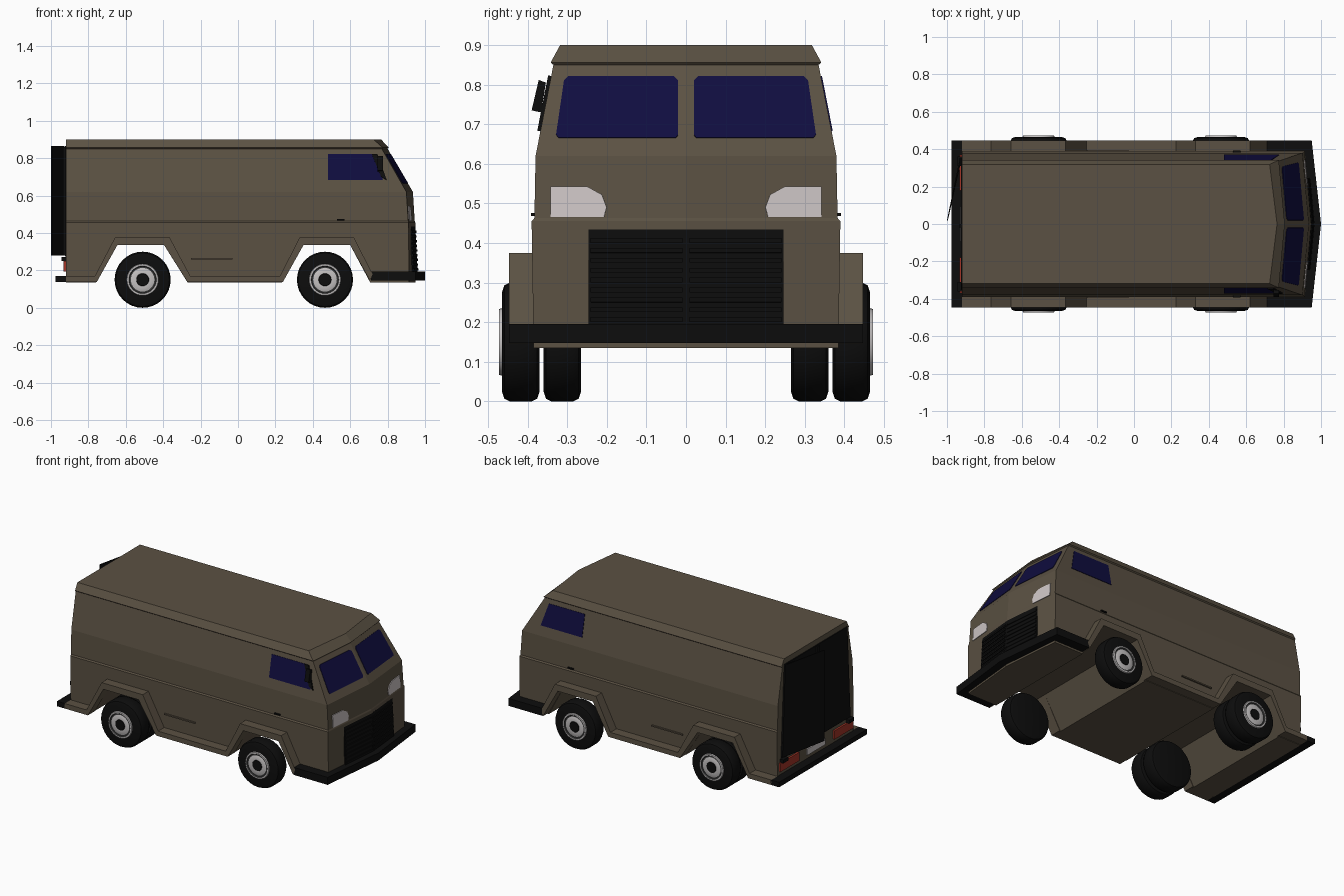
import bpy, bmesh, math
from mathutils import Vector

if "Cube" in bpy.data.objects:
    bpy.data.objects.remove(bpy.data.objects["Cube"])


def material(name, r, g, b):
    m = bpy.data.materials.new(name)
    m.diffuse_color = (r, g, b, 1)
    m.use_nodes = True
    m.node_tree.nodes["Principled BSDF"].inputs["Base Color"].default_value = m.diffuse_color
    return m


BROWN = material("brown paint", 0.105, 0.083, 0.056)
BLACK = material("black trim", 0.004, 0.004, 0.004)
GLASS = material("dark blue glass", 0.005, 0.004, 0.05)
LAMP = material("pale lamp", 0.62, 0.57, 0.57)
SILVER = material("silver rim", 0.55, 0.53, 0.53)
GREY = material("dark grey rim", 0.05, 0.05, 0.05)
RED = material("red lamp", 0.36, 0.035, 0.02)


def finish(name, bm, *mats):
    bmesh.ops.recalc_face_normals(bm, faces=bm.faces)
    me = bpy.data.meshes.new(name)
    bm.to_mesh(me)
    bm.free()
    for m in mats:
        me.materials.append(m)
    ob = bpy.data.objects.new(name, me)
    bpy.context.collection.objects.link(ob)
    return ob


def loft(name, rings, mat):
    """Skin between rings of equal point count, capped at both ends."""
    bm = bmesh.new()
    vs = [[bm.verts.new(p) for p in ring] for ring in rings]
    n = len(vs[0])
    for a, b in zip(vs, vs[1:]):
        for i in range(n):
            bm.faces.new((a[i], a[(i + 1) % n], b[(i + 1) % n], b[i]))
    bm.faces.new(vs[0])
    bm.faces.new(vs[-1])
    return finish(name, bm, mat)


def prism(name, pts, vec, mat):
    v = Vector(vec)
    return loft(name, [[Vector(p) for p in pts], [Vector(p) + v for p in pts]], mat)


def plate(name, pts, normal, out, mat):
    """Thin plate standing proud of a surface by 'out'."""
    n = Vector(normal).normalized()
    return prism(name, [Vector(p) - n * 0.003 for p in pts], n * (out + 0.003), mat)


def box(name, x0, x1, y0, y1, z0, z1, mat):
    return prism(name, [(x0, y0, z0), (x1, y0, z0), (x1, y1, z0), (x0, y1, z0)],
                 (0, 0, z1 - z0), mat)


# Body: horizontal sections (height, half width, front corner x, front centre x)
sections = [(0.135, 0.385, 0.914, 0.95), (0.455, 0.39, 0.912, 0.948),
            (0.463, 0.383, 0.91, 0.945), (0.62, 0.38, 0.90, 0.935),
            (0.85, 0.335, 0.769, 0.80), (0.856, 0.342, 0.774, 0.806),
            (0.90, 0.318, 0.725, 0.765)]
body = loft("body", [[(-0.92, -w, z), (xc, -w, z), (x0, 0, z), (xc, w, z), (-0.92, w, z)]
                     for z, w, xc, x0 in sections], BROWN)

# Wheel wells cut through the full width
wells = [(-0.76, -0.645, -0.395, -0.27), (0.235, 0.35, 0.60, 0.705)]
for a, b, c, d in wells:
    s = 0.01
    cutter = prism("well_cutter", [(a - s, -0.6, 0.12), (b, -0.6, 0.335), (c, -0.6, 0.335),
                                   (d + s, -0.6, 0.12)], (0, 1.2, 0), BROWN)
    mod = body.modifiers.new("well", 'BOOLEAN')
    mod.operation, mod.solver, mod.object = 'DIFFERENCE', 'EXACT', cutter
    bpy.context.view_layer.objects.active = body
    bpy.ops.object.modifier_apply(modifier=mod.name)
    bpy.data.objects.remove(cutter)

# Side skirts with flared arches: upper and lower outline joined strip by strip
upper = [(-0.92, 0.17), (-0.765, 0.17), (-0.658, 0.375), (-0.365, 0.375), (-0.255, 0.17),
         (0.225, 0.17), (0.328, 0.375), (0.62, 0.375), (0.72, 0.18)]
lower = [(-0.92, 0.138), (-0.755, 0.138), (-0.645, 0.335), (-0.395, 0.335), (-0.27, 0.138),
         (0.24, 0.138), (0.35, 0.335), (0.60, 0.335), (0.705, 0.146)]
for s, side in ((1, "left"), (-1, "right")):
    loft("skirt_" + side, [[(u[0], s * 0.375, u[1]), (u[0], s * 0.447, u[1]),
                            (l[0], s * 0.447, l[1]), (l[0], s * 0.375, l[1])]
                           for u, l in zip(upper, lower)], BROWN)

# Bumpers
prism("front_bumper", [(0.71, -0.447, 0.147), (0.95, -0.447, 0.147), (1.0, 0, 0.147),
                       (0.95, 0.447, 0.147), (0.71, 0.447, 0.147)], (0, 0, 0.048), BLACK)
box("rear_bumper", -0.975, -0.915, -0.447, 0.447, 0.138, 0.17, BLACK)


def nose_x(y, z):
    """Surface of the V shaped nose."""
    x = 0.935 - 0.587 * (z - 0.62) if z > 0.62 else 0.935 + 0.05 * (0.62 - z)
    return x - 0.092 * abs(y)


def on_nose(s, pts):
    return [(nose_x(y, z), s * y, z) for y, z in pts]


def on_side(s, pts):
    return [(x, s * (0.38 - 0.196 * (z - 0.62)), z) for x, z in pts]


for s, side in ((1, "left"), (-1, "right")):
    # Windscreen halves with clipped corners
    plate("windscreen_" + side, on_nose(s, [
        (0.02, 0.672), (0.026, 0.665), (0.322, 0.665), (0.328, 0.673), (0.308, 0.81),
        (0.297, 0.82), (0.03, 0.82), (0.02, 0.81)]), (1, 0.092 * s, 0.587), 0.003, GLASS)
    # Headlamps
    plate("headlamp_" + side, on_nose(s, [
        (0.342, 0.465), (0.342, 0.543), (0.25, 0.543), (0.212, 0.522), (0.2, 0.49),
        (0.207, 0.465)]), (1, 0.092 * s, 0.05), 0.006, LAMP)
    # Grille backing and slats
    n = (1, 0.092 * s, 0.05)
    plate("grille_" + side, on_nose(s, [(0, 0.19), (0.246, 0.19), (0.246, 0.434), (0, 0.434)]),
          n, 0.004, BLACK)
    for i in range(9):
        z = 0.2 + i * 0.025
        plate("grille_slat_" + side, on_nose(s, [(0.008, z), (0.24, z), (0.24, z + 0.012),
                                                (0.008, z + 0.012)]), n, 0.009, BLACK)
    # Door windows
    plate("door_window_" + side, on_side(s, [(0.48, 0.682), (0.775, 0.682), (0.735, 0.822),
                                            (0.48, 0.822)]), (0, s, 0.196), 0.003, GLASS)
    # Door handle and side trim
    box("door_handle_" + side, 0.53, 0.57, s * 0.378, s * 0.392, 0.468, 0.476, BLACK)
    box("side_trim_" + side, -0.25, -0.03, s * 0.38, s * 0.396, 0.257, 0.265, BROWN)
    # Rear lamps and hinges
    box("rear_lamp_" + side, -0.932, -0.915, s * 0.18, s * 0.37, 0.195, 0.25, RED)
    box("rear_hinge_" + side, -0.945, -0.915, s * 0.31, s * 0.36, 0.25, 0.272, BLACK)

# Mirror on the right-hand side, with its bracket
plate("mirror_bracket", on_side(-1, [(0.715, 0.822), (0.745, 0.822), (0.795, 0.682),
                                     (0.765, 0.70)]), (0, -1, 0.196), 0.008, BLACK)
prism("mirror", [(0.745, -0.39, 0.735), (0.745, -0.366, 0.73), (0.745, -0.354, 0.805),
                 (0.745, -0.372, 0.812)], (0.03, 0, 0), BLACK)

# Rear doors: closed panel and one leaf standing ajar
prism("rear_panel", [(-0.926, -0.35, 0.275), (-0.926, 0.35, 0.275), (-0.926, 0.318, 0.865),
                     (-0.926, -0.318, 0.865)], (0.01, 0, 0), BLACK)
prism("rear_door_ajar", [(-0.927, 0.35, 0.28), (-0.927, 0.322, 0.865), (-0.995, 0.02, 0.865),
                         (-0.995, 0.02, 0.28)], (-0.005, 0, 0), BLACK)
box("rear_door_rib", -0.936, -0.92, -0.02, 0.0, 0.28, 0.86, BLACK)
box("number_plate", -0.928, -0.915, -0.09, 0.09, 0.195, 0.235, LAMP)


def lathe(name, profile, x, y, s, mats, slots, seg=32):
    """Spin (radius, offset) points about the wheel axis; s is the outward side."""
    bm = bmesh.new()
    rings = []
    for r, d in profile:
        rings.append([bm.verts.new((x + r * math.cos(2 * math.pi * i / seg), s * (y + d),
                                    0.15 + r * math.sin(2 * math.pi * i / seg)))
                      for i in range(seg)])
    for k, (a, b) in enumerate(zip(rings, rings[1:])):
        for i in range(seg):
            j = (i + 1) % seg
            bm.faces.new((a[i], a[j], b[j], b[i])).material_index = slots[k]
    bm.faces.new(rings[0]).material_index = slots[0]
    bm.faces.new(rings[-1]).material_index = slots[-1]
    ob = finish(name, bm, *mats)
    bpy.ops.object.select_all(action='DESELECT')
    ob.select_set(True)
    bpy.context.view_layer.objects.active = ob
    bpy.ops.object.shade_smooth_by_angle(angle=math.radians(35))


# Wheels, with paired wheels at the rear
tyre = [(0.125, -0.095), (0.143, -0.089), (0.15, -0.075), (0.15, -0.02), (0.143, -0.006),
        (0.125, 0)]
rim = [(0.086, -0.002), (0.083, 0.007), (0.074, 0.007), (0.07, 0.002), (0.063, 0.002),
       (0.058, 0.005), (0.034, 0.005), (0.032, 0.008), (0.028, 0.008)]
for s, side in ((1, "left"), (-1, "right")):
    for x, y, name in ((0.465, 0.465, "front"), (-0.51, 0.465, "rear"),
                       (-0.51, 0.36, "rear_inner")):
        lathe(f"{name}_tyre_{side}", tyre, x, y, s, [BLACK], [0] * 5)
        if name != "rear_inner":
            lathe(f"{name}_rim_{side}", rim, x, y, s, [SILVER, GREY, BLACK],
                  [0, 0, 1, 1, 0, 0, 2, 2])
